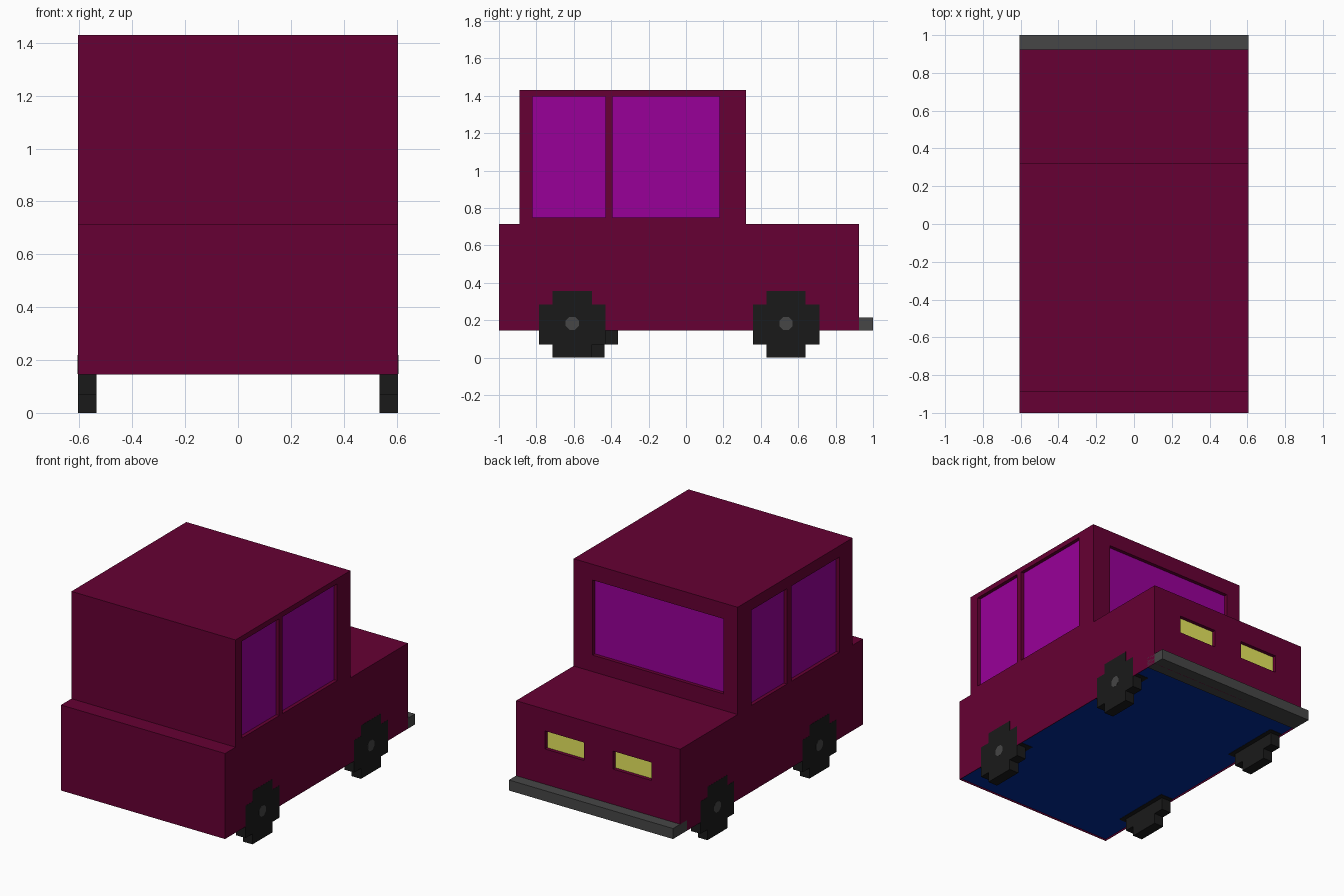
import bpy, bmesh, math

if "Cube" in bpy.data.objects:
    bpy.data.objects.remove(bpy.data.objects["Cube"])


def material(name, hex_colour):
    def lin(c):
        c /= 255
        return c / 12.92 if c <= 0.04045 else ((c + 0.055) / 1.055) ** 2.4
    m = bpy.data.materials.new(name)
    m.diffuse_color = [lin((hex_colour >> s) & 255) for s in (16, 8, 0)] + [1]
    m.use_nodes = True
    m.node_tree.nodes["Principled BSDF"].inputs["Base Color"].default_value = m.diffuse_color
    return m


MAROON = material("maroon paint", 0x660033)
PURPLE = material("purple glass", 0x990099)
YELLOW = material("yellow lamp", 0xE6E65E)
NAVY = material("navy floor", 0x002B99)
BLACK = material("black rubber", 0x1A1A1A)
GREY = material("grey metal", 0x464646)


def make(name, bm, mat):
    bmesh.ops.recalc_face_normals(bm, faces=bm.faces)
    me = bpy.data.meshes.new(name)
    bm.to_mesh(me)
    bm.free()
    if mat:
        me.materials.append(mat)
    ob = bpy.data.objects.new(name, me)
    bpy.context.collection.objects.link(ob)
    return ob


def add_box(bm, x, y, z):
    verts = bmesh.ops.create_cube(bm, size=1)["verts"]
    for v in verts:
        v.co = [a[0] if c < 0 else a[1] for a, c in zip((x, y, z), v.co)]


def box(name, x, y, z, mat):
    bm = bmesh.new()
    add_box(bm, x, y, z)
    return make(name, bm, mat)


def prism(name, points, x0, x1, mat):
    """Extrude a side (y, z) profile along x."""
    bm = bmesh.new()
    face = bm.faces.new([bm.verts.new((x0, y, z)) for y, z in points])
    ext = bmesh.ops.extrude_face_region(bm, geom=[face])["geom"]
    for v in ext:
        if isinstance(v, bmesh.types.BMVert):
            v.co.x = x1
    return make(name, bm, mat)


W = 0.605       # half width
DEPTH = 0.03    # recess depth
PLATE = 0.008   # glass thickness
FLOOR = 0.155   # underside level

# Body and cabin in one profile
body = prism("car_body", [(-1, 0.145), (0.925, 0.145), (0.925, 0.715), (0.32, 0.715),
                          (0.32, 1.43), (-0.89, 1.43), (-0.89, 0.715), (-1, 0.715)],
             -W, W, MAROON)

cut = bmesh.new()

# Side windows: side, y range, z range
side_windows = [
    (1, (-0.82, -0.43), (0.75, 1.395)), (1, (-0.393, 0.18), (0.75, 1.395)),
    (-1, (-0.20, 0.175), (0.72, 1.355)), (-1, (-0.75, -0.245), (0.72, 1.355)),
]
for s, y, z in side_windows:
    inner = W - DEPTH
    add_box(cut, sorted((s * inner, s * (W + 0.1))), y, z)
    box("side_window", sorted((s * (inner - 0.002), s * (inner + PLATE - 0.002))), y, z, PURPLE)

# Windscreen and headlights, recessed in the faces towards +y
for name, x, z, face_y, mat in [
        ("windscreen", (-0.50, 0.465), (0.825, 1.325), 0.32, PURPLE),
        ("headlight", (0.105, 0.392), (0.45, 0.57), 0.925, YELLOW),
        ("headlight", (-0.395, -0.11), (0.45, 0.57), 0.925, YELLOW)]:
    inner = face_y - DEPTH
    add_box(cut, x, (inner, face_y + 0.1), z)
    box(name, x, (inner - 0.002, inner + PLATE - 0.002), z, mat)

# Shallow recess under the car with a coloured floor
fx, fy = (-W + 0.004, W - 0.004), (-0.996, 0.921)
add_box(cut, fx, fy, (0.05, FLOOR + 0.005))
box("underside_floor", fx, fy, (FLOOR, FLOOR + 0.008), NAVY)

cutter = make("recess_cutter", cut, None)
cutter.hide_render = True
mod = body.modifiers.new("recesses", "BOOLEAN")
mod.object = cutter
mod.operation = "DIFFERENCE"
mod.solver = "EXACT"
bpy.context.view_layer.objects.active = body
bpy.ops.object.modifier_apply(modifier=mod.name)
bpy.data.objects.remove(cutter)

# Bumper
box("bumper", (-W, W), (0.855, 1.0), (0.145, 0.215), GREY)

# Stepped wheels with octagonal hubs, and dark wheel wells under the floor
a, b, r = 0.105, 0.1075, 0.1775
quarter = [(r, b), (a, b), (a, r)]
outline = (quarter + [(-y, z) for y, z in reversed(quarter)]
           + [(-y, -z) for y, z in quarter] + [(y, -z) for y, z in reversed(quarter)])
for s, cy in [(1, 0.535), (1, -0.608), (-1, 0.535), (-1, -0.54)]:
    prism("wheel", [(cy + y, r + z) for y, z in outline], s * 0.535, s * (W + 0.001), BLACK)
    hub = [(cy + 0.038 * math.cos(t), 0.183 + 0.038 * math.sin(t))
           for t in [math.pi / 8 + i * math.pi / 4 for i in range(8)]]
    prism("wheel_hub", hub, s * W, s * (W + 0.002), GREY)
    box("wheel_well", sorted((s * 0.505, s * (W - 0.004))), (cy - 0.207, cy + 0.207),
        (FLOOR - 0.002, FLOOR + 0.004), BLACK)
